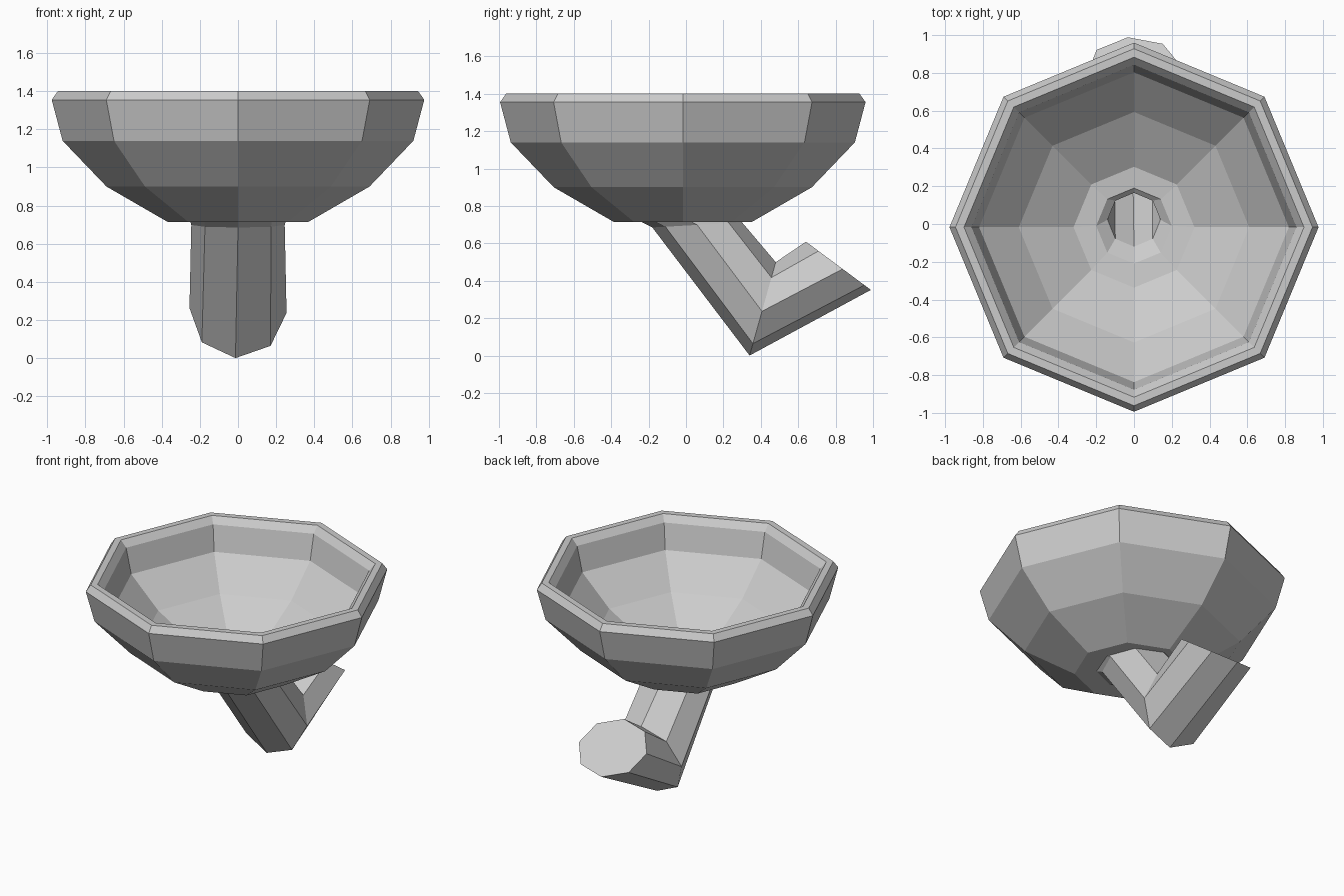
import bpy
from math import sin, cos, radians

if "Cube" in bpy.data.objects:
    bpy.data.objects.remove(bpy.data.objects["Cube"])

SIDES = 8


def ring(front, back, r, twist=0.0):
    """Octagon spanned by two (y, z) points and a half width r in x."""
    cy, cz = (front[0] + back[0]) / 2, (front[1] + back[1]) / 2
    pts = []
    for k in range(SIDES):
        a = radians(twist + 360 / SIDES * k)
        pts.append((r * sin(a),
                    cy + (front[0] - cy) * cos(a),
                    cz + (front[1] - cz) * cos(a)))
    return pts


def level(r, z, cy=-0.017):
    """Horizontal octagon."""
    return ring((cy - r, z), (cy + r, z), r)


def loft(name, rings, cap_start=False, cap_end=False):
    verts = [p for rg in rings for p in rg]
    faces = []
    for i in range(len(rings) - 1):
        for k in range(SIDES):
            n = (k + 1) % SIDES
            a, b = i * SIDES, (i + 1) * SIDES
            faces.append((a + k, a + n, b + n, b + k))
    if cap_start:
        faces.append(tuple(reversed(range(SIDES))))
    if cap_end:
        a = (len(rings) - 1) * SIDES
        faces.append(tuple(range(a, a + SIDES)))
    mesh = bpy.data.meshes.new(name)
    mesh.from_pydata(verts, [], faces)
    mesh.update()
    obj = bpy.data.objects.new(name, mesh)
    bpy.context.collection.objects.link(obj)
    return obj


# rings shared by the basin and the pipe
collar = ring((-0.24, 0.715), (0.30, 0.715), 0.25)
drain_hole = level(0.20, 0.80, -0.01)

# pipe outside: closed end, elbow, neck under the basin
loft("drain_pipe", [
    ring((0.99, 0.35), (0.64, 0.61), 0.25, -7.5),
    ring((0.34, 0.0), (0.48, 0.50), 0.255, -3),
    ring((-0.18, 0.685), (0.30, 0.712), 0.245),
    collar,
], cap_start=True)

# basin: underside, outer wall, bevelled rim, inner wall, floor
profile = [(0.37, 0.715), (0.69, 0.90), (0.92, 1.14), (0.977, 1.355),
           (0.945, 1.40), (0.90, 1.40), (0.86, 1.355),
           (0.82, 1.18), (0.61, 0.98), (0.32, 0.81)]
loft("basin", [collar] + [level(r, z) for r, z in profile] + [drain_hole])

# pipe inside, seen through the drain hole
loft("pipe_lining", [
    drain_hole,
    ring((-0.12, 0.74), (0.165, 0.78), 0.14),
    ring((0.37, 0.11), (0.45, 0.39), 0.14, -3),
    ring((0.83, 0.355), (0.63, 0.505), 0.14, -7.5),
], cap_end=True)
